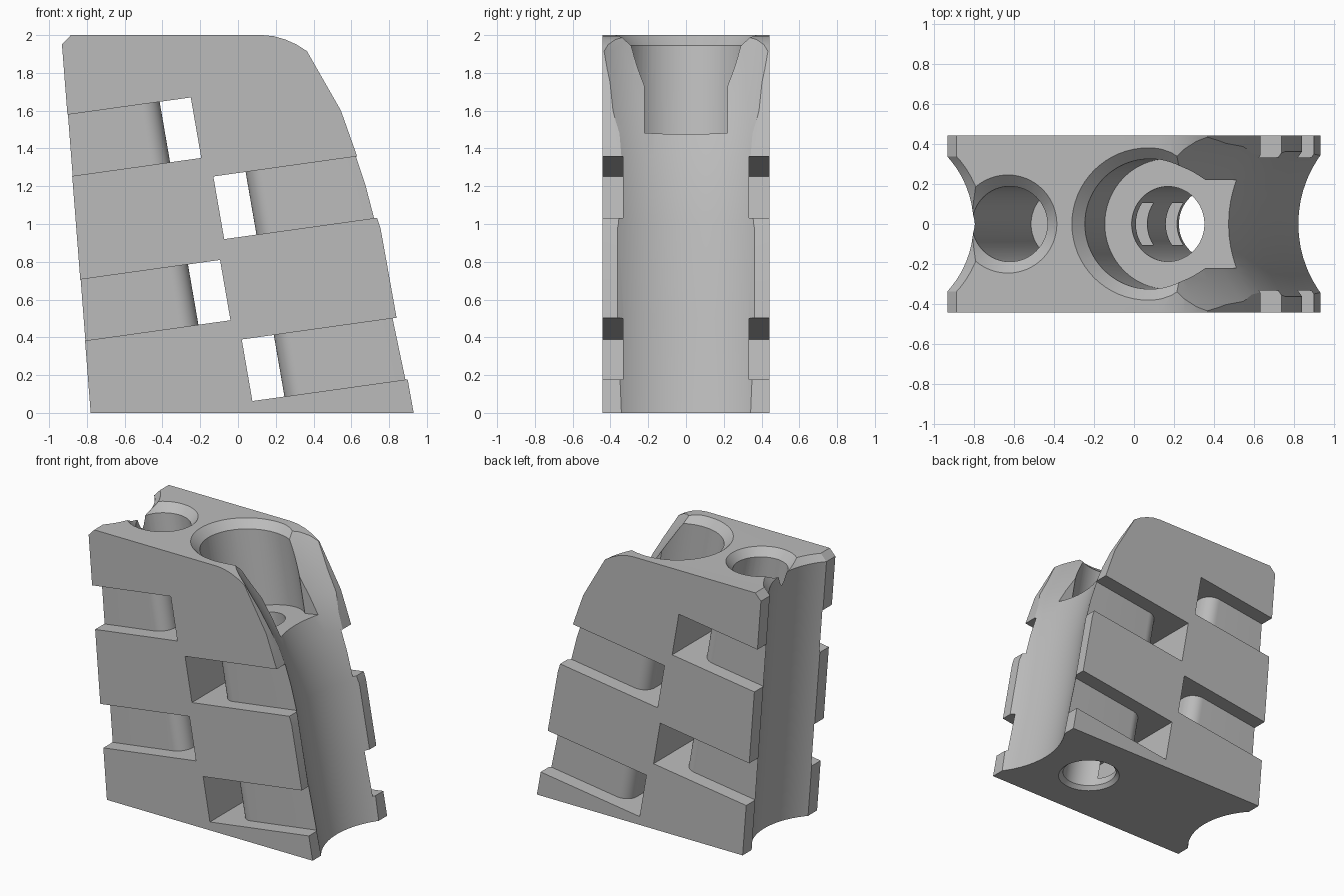
import bpy, bmesh, math

cube = bpy.data.objects.get("Cube")
if cube:
    bpy.data.objects.remove(cube, do_unlink=True)

LEAN = 0.173    # shared lean of the bores and slots
RISE = 0.14     # upward pitch of the slots
HALF = 0.442    # half thickness of the block

grey = bpy.data.materials.new("light grey")
grey.use_nodes = True
grey.diffuse_color = (0.5, 0.5, 0.5, 1)
grey.node_tree.nodes["Principled BSDF"].inputs["Base Color"].default_value = (0.5, 0.5, 0.5, 1)


def loft(name, rings):
    """Closed solid through rings with equal point counts."""
    bm = bmesh.new()
    loops = [[bm.verts.new(p) for p in ring] for ring in rings]
    n = len(loops[0])
    for a, b in zip(loops, loops[1:]):
        for i in range(n):
            j = (i + 1) % n
            bm.faces.new((a[i], a[j], b[j], b[i]))
    bm.faces.new(loops[0])
    bm.faces.new(loops[-1])
    bmesh.ops.recalc_face_normals(bm, faces=bm.faces)
    mesh = bpy.data.meshes.new(name)
    bm.to_mesh(mesh)
    bm.free()
    mesh.materials.append(grey)
    obj = bpy.data.objects.new(name, mesh)
    bpy.context.collection.objects.link(obj)
    return obj


def arc(cx, cy, r, start, end, n):
    steps = [math.radians(start + (end - start) * i / n) for i in range(n + 1)]
    return [(cx + r * math.cos(t), cy + r * math.sin(t)) for t in steps]


def circle(u, r):
    return arc(u, 0, r, 0, 360, 64)[:-1]


def leaned(plan, height, pitch=0.0):
    """Place a plan on a pitched plane, sliding it along the lean."""
    ring = []
    for u, y in plan:
        x = (u - LEAN * height) / (1 + LEAN * pitch)
        ring.append((x, y, height + pitch * x))
    return ring


# Block: side profile extruded through the thickness
profile = [(-0.78, 0), (0.93, 0), (0.755, 0.975), (0.63, 1.36), (0.545, 1.6),
           (0.365, 1.915), (0.31, 1.95), (0.25, 1.977), (0.19, 1.994), (0.13, 2),
           (-0.885, 2), (-0.932, 1.95)]
block = loft("climbing_block", [[(x, y, z) for x, z in profile] for y in (-HALF, HALF)])
cutters = []


# Concave end faces
def groove(name, path, radius, side):
    rings = [[(x, y, z) for x, y in circle(c + side * radius, radius)] for c, z in path]
    cutters.append(loft(name, rings))


groove("right_groove", [(0.837, -0.1), (0.82, 0), (0.715, 0.5), (0.625, 1.0), (0.573, 1.2),
                        (0.52, 1.36), (0.47, 1.48), (0.40, 1.6), (0.30, 1.75),
                        (0.17, 1.92), (0.04, 2.06)], 0.59, 1)
groove("left_groove", [(-0.643, -0.1), (-0.801, 1.95), (-0.745, 2.01)], 0.5, -1)


# Slots: open at one end, wrapping around a rounded core
def slot(name, tip, core, low, high, side):
    r, depth, out = 0.1, 0.333, 0.6
    far = side * 1.5
    turn = (90, 180) if side > 0 else (90, 0)
    corner = arc(core + side * r, depth - r, r, *turn, 10)
    plan = [(tip, -out), (tip, out), (far, out), (far, depth)] + corner
    plan += [(u, -y) for u, y in reversed(corner)] + [(far, -depth), (far, -out)]
    cutters.append(loft(name, [leaned(plan, z, RISE) for z in (low, high)]))


slot("upper_left_slot", 0.039, -0.13, 1.377, 1.705, -1)
slot("lower_left_slot", 0.045, -0.129, 0.496, 0.823, -1)
slot("upper_right_slot", 0.086, 0.261, 0.93, 1.27, 1)
slot("lower_right_slot", 0.087, 0.261, 0.052, 0.386, 1)

# Large pocket with a channel opening through the sloped end
U_BIG, U_SMALL = 0.416, -0.284
angle = math.degrees(math.asin(0.22 / 0.325))
keyhole = arc(U_BIG, 0, 0.325, angle, 360 - angle, 56)
keyhole += [(U_BIG + 1, -0.22), (U_BIG + 1, 0.22)]
cutters.append(loft("pocket", [leaned(keyhole, 1.394, LEAN), leaned(keyhole, 2.1)]))


# Leaning bores and their chamfers
def bore(name, u, *levels):
    cutters.append(loft(name, [leaned(circle(u, r), z, p) for r, z, p in levels]))


bore("through_bore", U_BIG, (0.225, -0.01, 0), (0.187, 0.028, 0), (0.187, 1.5, 0))
bore("pocket_chamfer", U_BIG, (0.315, 1.935, 0), (0.39, 2.01, 0))
bore("blind_bore", U_SMALL, (0.188, 0.33, LEAN), (0.188, 2.1, 0))
bore("blind_bore_chamfer", U_SMALL, (0.18, 1.935, 0), (0.255, 2.01, 0))

# Cut everything from the block
bpy.context.view_layer.objects.active = block
for cutter in cutters:
    mod = block.modifiers.new(cutter.name, "BOOLEAN")
    mod.operation = "DIFFERENCE"
    mod.solver = "EXACT"
    mod.object = cutter
    bpy.ops.object.modifier_apply(modifier=mod.name)
for cutter in cutters:
    bpy.data.objects.remove(cutter, do_unlink=True)

bpy.ops.object.select_all(action="DESELECT")
block.select_set(True)
bpy.ops.object.shade_smooth_by_angle(angle=math.radians(25))
